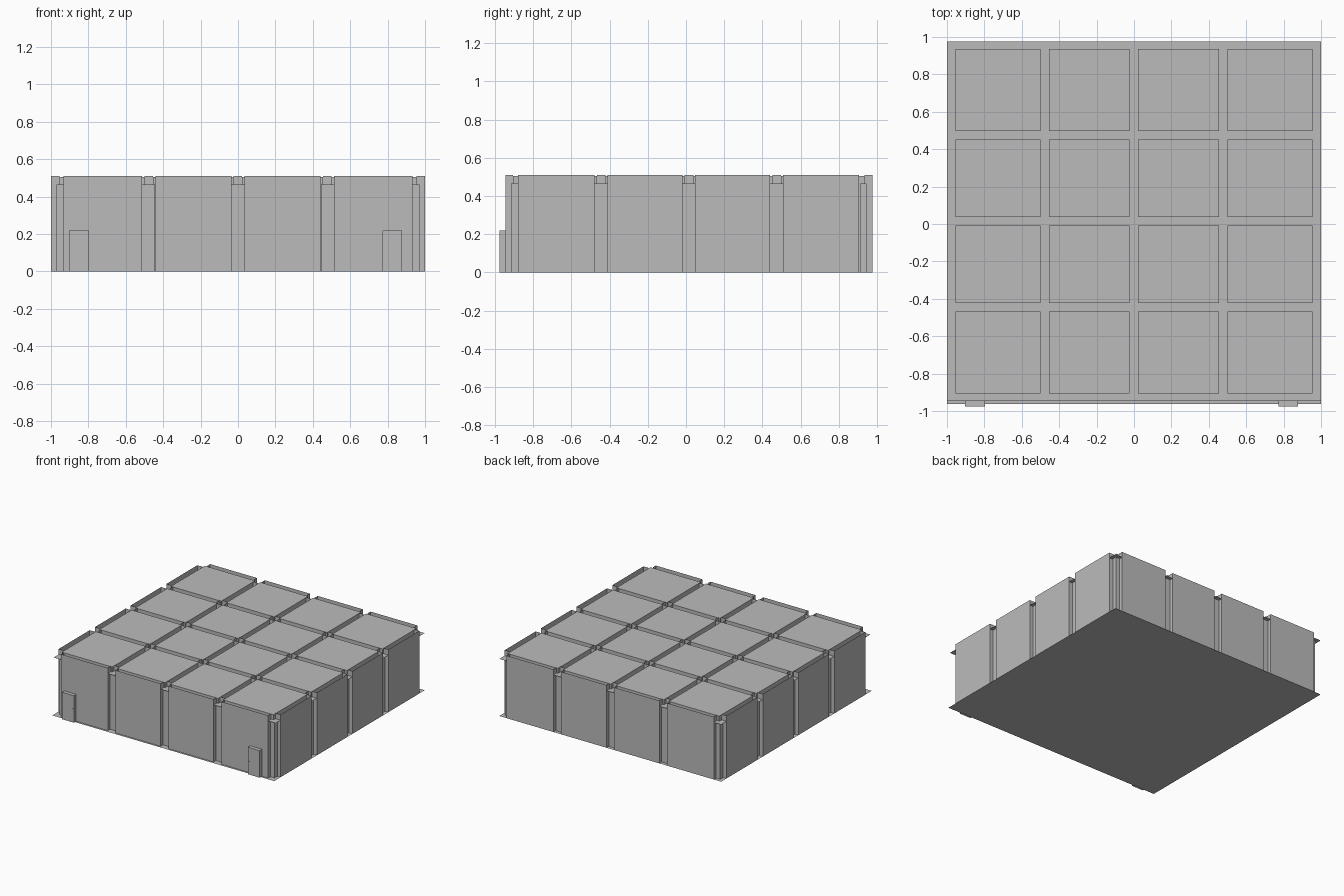
import bpy
import bmesh

if "Cube" in bpy.data.objects:
    bpy.data.objects.remove(bpy.data.objects["Cube"])

grey = bpy.data.materials.new("plain_grey")
grey.diffuse_color = (0.5, 0.5, 0.5, 1)
grey.use_nodes = True
grey.node_tree.nodes["Principled BSDF"].inputs["Base Color"].default_value = grey.diffuse_color

TOP, LID, CEIL = 0.51, 0.506, 0.465
# wall bands (thickness) in x and y
NX = [(-1.0, -0.954), (-0.5, -0.455), (-0.023, 0.022), (0.455, 0.5), (0.954, 1.0)]
NY = [(-0.945, -0.905), (-0.467, -0.422), (-0.007, 0.038), (0.452, 0.498), (0.935, 0.975)]
# clear spans of the wall panels between the column gaps
SX = [(-0.933, -0.512), (-0.442, -0.035), (0.035, 0.442), (0.512, 0.933)]
SY = [(-0.88, -0.48), (-0.412, -0.018), (0.046, 0.44), (0.507, 0.905)]


def box(name, x, y, z, drop=()):
    """Box without the faces whose side (such as 'z+') is listed in drop."""
    bm = bmesh.new()
    bmesh.ops.create_cube(bm, size=1)
    sides = {"x": 0, "y": 1, "z": 2}
    gone = [f for f in bm.faces for d in drop
            if f.normal[sides[d[0]]] * (1 if d[1] == "+" else -1) > 0.9]
    bmesh.ops.delete(bm, geom=gone, context="FACES")
    for v in bm.verts:
        v.co = [a + (b - a) * (c + 0.5) for (a, b), c in zip((x, y, z), v.co)]
    me = bpy.data.meshes.new(name)
    bm.to_mesh(me)
    bm.free()
    me.materials.append(grey)
    ob = bpy.data.objects.new(name, me)
    bpy.context.collection.objects.link(ob)
    return ob


# floor and ceiling sheets
SHEET = ("x+", "x-", "y+", "y-", "z-")
box("floor", (-1, 1), (-0.962, 0.975), (-0.001, 0), SHEET)
box("ceiling", (-1, 1), (-0.945, 0.975), (CEIL - 0.001, CEIL), SHEET)

# rooms: closed shells rising above the ceiling sheet
for i in range(4):
    for j in range(4):
        box("room", (NX[i][1], NX[i + 1][0]), (NY[j][1], NY[j + 1][0]),
            (0, LID), ("z-",))

# wall panels: open-topped, the rooms form their inner faces
for j, y in enumerate(NY):
    drop = ["z+", "z-"] + (["y-"] if j > 0 else []) + (["y+"] if j < 4 else [])
    for x in SX:
        box("cross_wall", x, y, (0, TOP), drop)
for i, x in enumerate(NX):
    drop = ["z+", "z-"] + (["x-"] if i > 0 else []) + (["x+"] if i < 4 else [])
    for y in SY:
        box("side_wall", x, y, (0, TOP), drop)


def column_span(band, index):
    """Column extent along one axis, set back behind the outer wall faces."""
    lo, hi = band
    if index == 0:
        return lo + 0.03, hi + 0.025
    if index == 4:
        return lo - 0.025, hi - 0.03
    return lo - 0.012, hi + 0.012


# columns standing in the outer gaps between panels
for i, x in enumerate(NX):
    for j, y in enumerate(NY):
        if i in (0, 4) or j in (0, 4):
            box("column", column_span(x, i), column_span(y, j), (0, CEIL),
                ("z+", "z-"))

# two front doors with small knobs
for x, knob in (((-0.903, -0.797), -0.808), ((0.772, 0.878), 0.783)):
    box("door", x, (-0.975, -0.945), (0, 0.22), ("z-", "y+"))
    box("door_knob", (knob - 0.002, knob + 0.002), (-0.977, -0.975),
        (0.108, 0.112), ("y+",))
